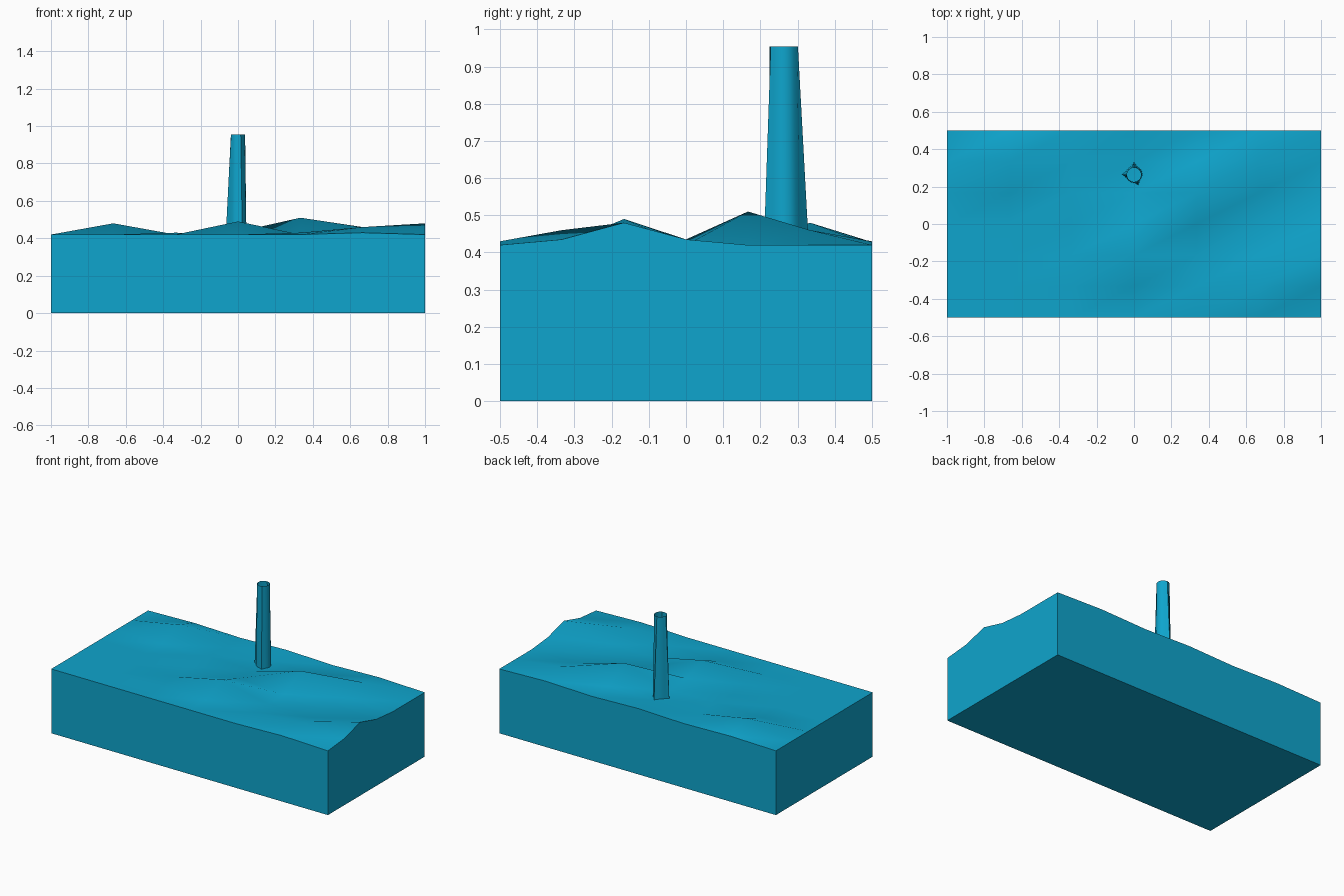
import bpy, bmesh, math
from math import radians

cube = bpy.data.objects.get("Cube")
if cube:
    bpy.data.objects.remove(cube, do_unlink=True)

# Single blue colour
blue = bpy.data.materials.new("water_blue")
colour = (0.0045, 0.376, 0.61, 1)
blue.diffuse_color = colour
blue.use_nodes = True
blue.node_tree.nodes["Principled BSDF"].inputs["Base Color"].default_value = colour


def finish(name, bm, smooth_angle):
    bmesh.ops.recalc_face_normals(bm, faces=bm.faces)
    mesh = bpy.data.meshes.new(name)
    bm.to_mesh(mesh)
    bm.free()
    mesh.materials.append(blue)
    obj = bpy.data.objects.new(name, mesh)
    bpy.context.collection.objects.link(obj)
    bpy.ops.object.select_all(action='DESELECT')
    obj.select_set(True)
    bpy.context.view_layer.objects.active = obj
    bpy.ops.object.shade_smooth_by_angle(angle=radians(smooth_angle))
    return obj


# Block with gently hilly top: six by six cells, raised at a few grid points
CELLS = 6
BASE = 0.42
hills = {
    (1, 5): 0.06, (3, 2): 0.07, (4, 4): 0.09, (5, 1): 0.04, (6, 2): 0.06,
    (5, 5): 0.04, (6, 1): 0.015, (6, 3): 0.015, (3, 3): 0.015, (4, 1): 0.01,
    (5, 0): 0.01, (1, 6): 0.008, (3, 6): 0.01, (5, 6): 0.01, (2, 4): 0.01,
}
bm = bmesh.new()
grid = [[bm.verts.new((-1 + 2 * i / CELLS, -0.5 + j / CELLS,
                       BASE + hills.get((i, j), 0)))
         for j in range(CELLS + 1)] for i in range(CELLS + 1)]
for i in range(CELLS):
    for j in range(CELLS):
        a, b = grid[i][j], grid[i + 1][j]
        c, d = grid[i + 1][j + 1], grid[i][j + 1]
        bm.faces.new((a, b, c))
        bm.faces.new((a, c, d))
# Walls drop from the rim to the ground, then the underside closes it
rim = [e for e in bm.edges if e.is_boundary]
walls = bmesh.ops.extrude_edge_only(bm, edges=rim)["geom"]
for v in walls:
    if isinstance(v, bmesh.types.BMVert):
        v.co.z = 0
bmesh.ops.contextual_create(
    bm, geom=[e for e in bm.edges if e.is_boundary])
finish("terrain_block", bm, 40)

# Tapered open tower with three flared points at its foot
SIDES = 16
flares = {4: 0.065, 8: 0.065, 13: 0.06}
bm = bmesh.new()
foot, top = [], []
for k in range(SIDES):
    t = 2 * math.pi * k / SIDES
    r = flares.get(k, 0.045)
    foot.append(bm.verts.new((r * math.cos(t), 0.265 + r * math.sin(t), BASE)))
    top.append(bm.verts.new((0.038 * math.cos(t), 0.263 + 0.038 * math.sin(t), 0.954)))
for k in range(SIDES):
    n = (k + 1) % SIDES
    bm.faces.new((foot[k], foot[n], top[n], top[k]))
finish("tower", bm, 40)
